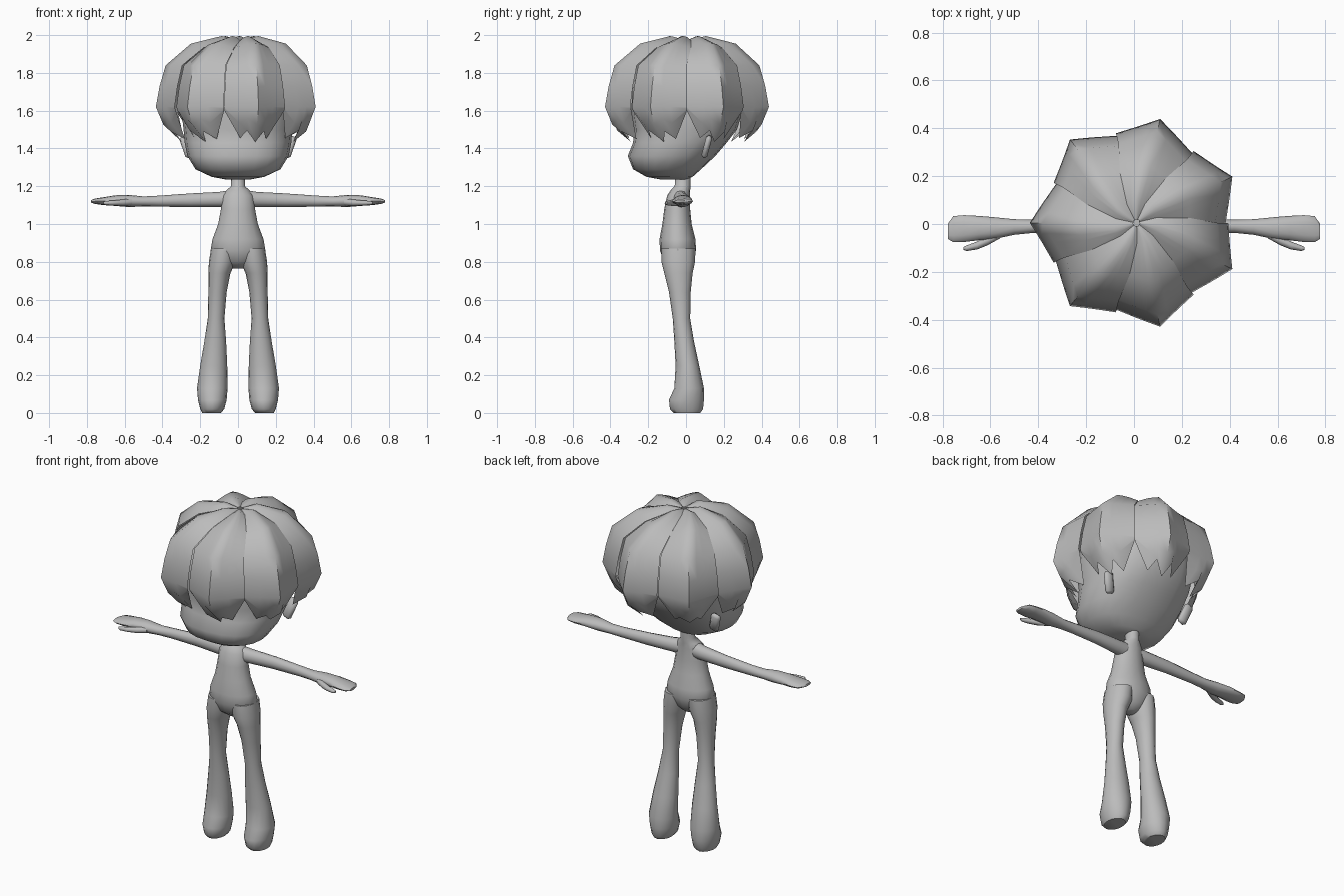
import bpy
import bmesh
import math
from mathutils import Matrix, Vector

if "Cube" in bpy.data.objects:
    bpy.data.objects.remove(bpy.data.objects["Cube"], do_unlink=True)

grey = bpy.data.materials.new("plain_grey")
grey.use_nodes = True
COLOUR = (0.5, 0.5, 0.5, 1)
grey.diffuse_color = COLOUR
grey.node_tree.nodes["Principled BSDF"].inputs["Base Color"].default_value = COLOUR


def finish(name, bm, angle=50):
    """Turn a bmesh into a smooth-shaded object."""
    bmesh.ops.recalc_face_normals(bm, faces=bm.faces)
    mesh = bpy.data.meshes.new(name)
    bm.to_mesh(mesh)
    bm.free()
    mesh.materials.append(grey)
    obj = bpy.data.objects.new(name, mesh)
    bpy.context.collection.objects.link(obj)
    bpy.ops.object.select_all(action='DESELECT')
    obj.select_set(True)
    bpy.context.view_layer.objects.active = obj
    bpy.ops.object.shade_smooth_by_angle(angle=math.radians(angle))
    return obj


def loft(name, rings, place, sides=16, power=1.0):
    """Skin rings given as (position, low a, high a, low b, high b)."""
    bm = bmesh.new()
    loops = []
    for t, a0, a1, b0, b1 in rings:
        loop = []
        for i in range(sides):
            ang = 2 * math.pi * i / sides
            c, s = math.cos(ang), math.sin(ang)
            c = math.copysign(abs(c) ** power, c)
            s = math.copysign(abs(s) ** power, s)
            loop.append(bm.verts.new(place(
                t, (a0 + a1 + (a1 - a0) * c) / 2, (b0 + b1 + (b1 - b0) * s) / 2)))
        loops.append(loop)
    for low, high in zip(loops, loops[1:]):
        for i in range(sides):
            j = (i + 1) % sides
            bm.faces.new((low[i], low[j], high[j], high[i]))
    bm.faces.new(loops[0])
    bm.faces.new(loops[-1])
    return finish(name, bm)


def upright(t, a, b):
    return (a, b, t)


# Torso and neck: height, half width, front, back
torso = [(.765, .03, -.07, .0), (.8, .1, -.115, .03), (.86, .145, -.138, .053),
         (.92, .135, -.14, .05), (1.0, .105, -.125, .03), (1.08, .09, -.115, .022),
         (1.15, .083, -.1, .02), (1.18, .06, -.08, .022), (1.2, .037, -.06, .025),
         (1.27, .036, -.055, .025)]
loft("torso", [(z, -w, w, f, b) for z, w, f, b in torso], upright)

# Head: height, half width, front, back
head = [(1.235, .06, -.13, .0), (1.25, .14, -.21, .035), (1.29, .225, -.28, .08),
        (1.36, .268, -.308, .155), (1.43, .282, -.28, .215), (1.5, .288, -.275, .27),
        (1.6, .3, -.29, .3), (1.75, .28, -.28, .28), (1.88, .16, -.16, .16)]
loft("head", [(z, -w, w, f, b) for z, w, f, b in head], upright, 20, .85)

# Limbs: position along the limb, then two pairs of bounds
leg = [(0, .09, .19, -.065, .075), (.02, .073, .2, -.085, .09), (.07, .06, .212, -.09, .095),
       (.13, .055, .217, -.062, .095), (.25, .057, .2, -.055, .07), (.38, .063, .178, -.062, .042),
       (.5, .072, .16, -.07, .022), (.64, .06, .157, -.09, .025), (.74, .04, .157, -.115, .035),
       (.8, .012, .154, -.13, .048), (.87, .005, .143, -.13, .05)]
arm = [(.04, -.075, .01, 1.085, 1.18), (.1, -.06, .015, 1.09, 1.17), (.25, -.04, .018, 1.09, 1.162),
       (.42, -.037, .018, 1.092, 1.15), (.5, -.045, .02, 1.093, 1.146), (.58, -.062, .028, 1.09, 1.154),
       (.65, -.068, .034, 1.096, 1.152), (.71, -.075, .037, 1.1, 1.142), (.755, -.076, .033, 1.106, 1.135),
       (.778, -.062, .0, 1.113, 1.127)]
thumb = [(.56, -.06, -.02, 1.097, 1.135), (.61, -.088, -.05, 1.095, 1.13),
         (.655, -.106, -.073, 1.098, 1.125), (.7, -.113, -.09, 1.1, 1.122),
         (.713, -.107, -.097, 1.105, 1.118)]

for side, label in ((1, "left"), (-1, "right")):
    def along_x(t, a, b, s=side):
        return (s * t, a, b)

    def stand(t, a, b, s=side):
        return (s * a, b, t)

    loft(label + "_leg", leg, stand)
    loft(label + "_arm", arm, along_x, 12)
    loft(label + "_thumb", thumb, along_x, 8)

    # Ear: a slanted flattened slab
    bm = bmesh.new()
    bmesh.ops.create_cube(bm, size=1)
    bmesh.ops.scale(bm, vec=(.055, .032, .12), verts=bm.verts)
    bmesh.ops.bevel(bm, geom=bm.edges[:], offset=.012, segments=1, affect='EDGES')
    turn = Matrix.Rotation(math.radians(14), 4, 'X') @ Matrix.Rotation(math.radians(18 * side), 4, 'Y')
    turn = Matrix.Rotation(math.radians(-15), 4, 'X') @ Matrix.Rotation(math.radians(18 * side), 4, 'Y')
    bmesh.ops.transform(bm, matrix=Matrix.Translation((side * .268, .11, 1.41)) @ turn, verts=bm.verts)
    finish(label + "_ear", bm)

# Hair: seven ridged locks around the crown, each with a toothed lower edge
CLUMPS = 7
HALF = math.pi / CLUMPS
CENTRE = Vector((.01, .005, 0))
PROFILE = [(1.975, .015), (1.995, .1), (1.955, .26), (1.84, .393), (1.73, .425), (1.62, .445)]
HEM = [(1.62, .445), (1.49, .39), (1.43, .3)]
TEETH = [(-1, 1.6), (-.55, 1.455), (-.3, 1.495), (0, 1.435), (.3, 1.49), (.55, 1.45), (1, 1.6)]


def hem_radius(z):
    for (z0, r0), (z1, r1) in zip(HEM, HEM[1:]):
        if z >= z1:
            return r0 + (r1 - r0) * (z0 - z) / (z0 - z1)
    return HEM[-1][1]


for k in range(CLUMPS):
    mid = math.pi + 2 * HALF * k
    bm = bmesh.new()
    columns = []
    for u, bottom in TEETH:
        rows = PROFILE + [(z, hem_radius(z)) for z in ((1.62 + bottom) / 2, bottom)]
        column = []
        for n, (z, r) in enumerate(rows):
            notch = (.85 if n < 6 else .85 + .06 * (1 - abs(u))) + .012 * u
            swirl = .35 * max(0, 1 - r / .35)
            ridge = Vector((math.cos(mid + swirl), math.sin(mid + swirl), 0)) * r
            edge_ang = mid + swirl + math.copysign(HALF, u)
            edge = Vector((math.cos(edge_ang), math.sin(edge_ang), 0)) * r * notch
            point = CENTRE + ridge.lerp(edge, abs(u))
            dip = .022 * u * u if 0 < n < 3 else 0
            point.z = z - dip
            column.append(bm.verts.new(point))
        columns.append(column)
    for left, right in zip(columns, columns[1:]):
        for n in range(len(left) - 1):
            bm.faces.new((left[n], left[n + 1], right[n + 1], right[n]))
    # Face every lock outward
    lock = finish("hair_lock_%d" % (k + 1), bm)
    outward = Vector((math.cos(mid), math.sin(mid), .3))
    if sum(p.normal.dot(outward) for p in lock.data.polygons) < 0:
        lock.data.flip_normals()
